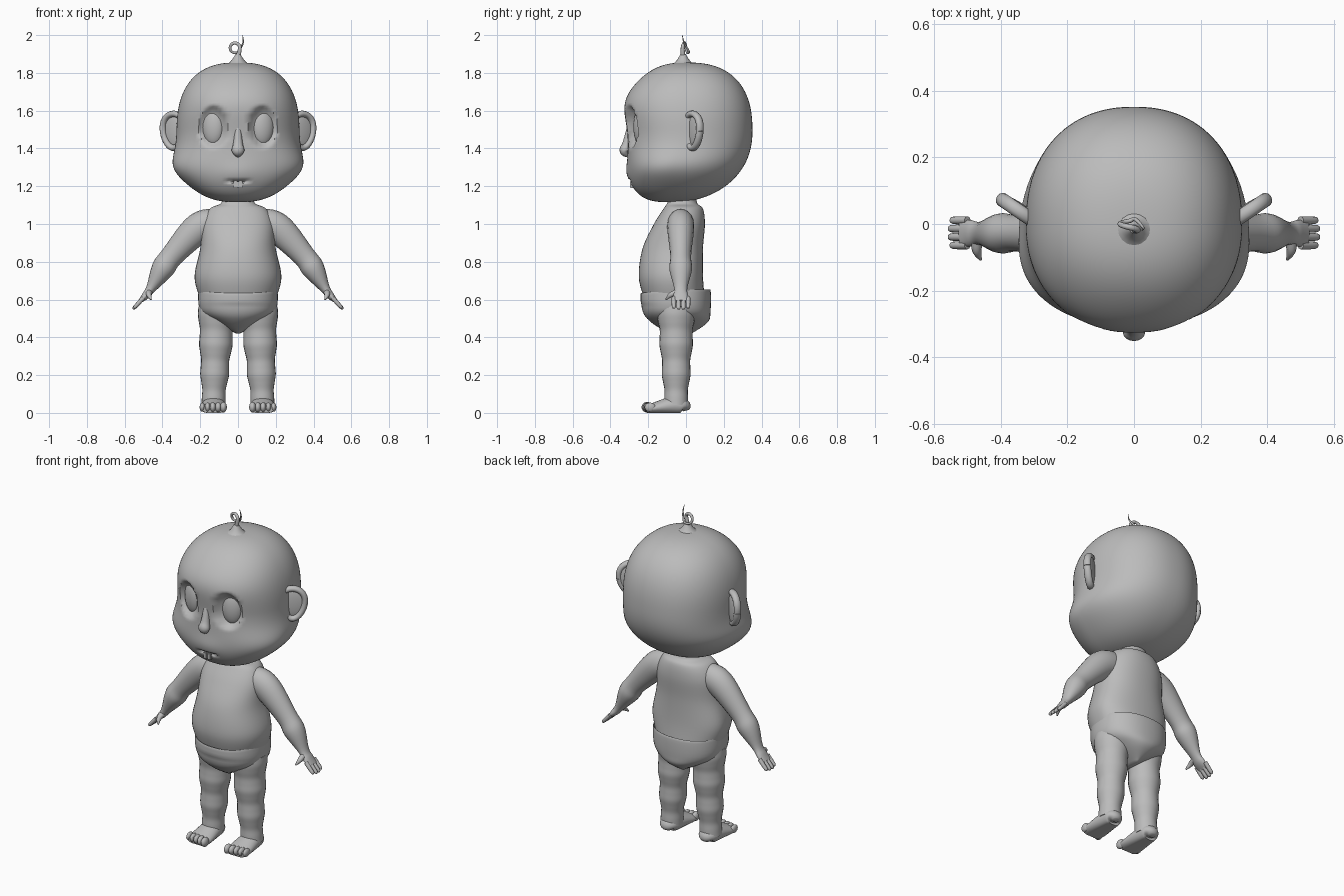
import bpy, bmesh, math
from mathutils import Vector, Matrix

cube = bpy.data.objects.get("Cube")
if cube:
    bpy.data.objects.remove(cube, do_unlink=True)

clay = bpy.data.materials.new("plain grey")
clay.use_nodes = True
grey = (.5, .5, .5, 1)
clay.diffuse_color = grey
clay.node_tree.nodes["Principled BSDF"].inputs["Base Color"].default_value = grey


def finish(name, bm):
    bmesh.ops.recalc_face_normals(bm, faces=bm.faces)
    mesh = bpy.data.meshes.new(name)
    bm.to_mesh(mesh)
    bm.free()
    mesh.materials.append(clay)
    part = bpy.data.objects.new(name, mesh)
    bpy.context.collection.objects.link(part)
    bpy.ops.object.select_all(action="DESELECT")
    part.select_set(True)
    bpy.context.view_layer.objects.active = part
    bpy.ops.object.shade_smooth_by_angle(angle=math.radians(50))


def spline(rows, steps):
    """Smooth curve through rows of numbers."""
    rows = [Vector(row) for row in rows]
    last = len(rows) - 1
    result = []
    for index in range(last):
        start, end = rows[index], rows[index + 1]
        leave = (end - rows[max(index - 1, 0)]) / 2
        arrive = (rows[min(index + 2, last)] - start) / 2
        for step in range(steps):
            t = step / steps
            ease = t * t * (3 - 2 * t)
            result.append(start.lerp(end, ease) + leave * t * (1 - t)**2 - arrive * t * t * (1 - t))
    return result + [rows[last]]


def bump(value, centre, spread):
    return math.exp(-((value - centre) / spread)**2)


def around(count):
    return [math.tau * index / count for index in range(count)]


def loft(name, rings, warp=None):
    bm = bmesh.new()
    loops = [[bm.verts.new(point) for point in ring] for ring in rings]
    for lower, upper in zip(loops, loops[1:]):
        for index in range(len(lower)):
            bm.faces.new((lower[index - 1], lower[index], upper[index], upper[index - 1]))
    bm.faces.new(loops[0])
    bm.faces.new(loops[-1])
    if warp:
        for vert in bm.verts:
            warp(vert.co)
    finish(name, bm)


def stack(name, sections, segments, warp=None):
    """Squarish level sections: height, half width, front, back, y of widest point."""
    rings = []
    for z, width, front, back, middle in sections:
        ring = []
        for angle in around(segments):
            c, s = (math.copysign(abs(f)**.9, f) for f in (math.cos(angle), math.sin(angle)))
            reach = back - middle if s > 0 else middle - front
            ring.append((width * c, middle + reach * s, z))
        rings.append(ring)
    loft(name, rings, warp)


def tube(name, rows, across, side=1, segments=16, warp=None):
    """Path points with a radius along the across direction and one square to it."""
    points = spline(rows, 5)
    centres = [Vector(point[:3]) for point in points]
    rings = []
    for index, (centre, point) in enumerate(zip(centres, points)):
        along = centres[min(index + 1, len(centres) - 1)] - centres[max(index - 1, 0)]
        along.normalize()
        first = (across - along * along.dot(across)).normalized()
        second = along.cross(first)
        ring = []
        for angle in around(segments):
            spot = centre + first * point[3] * math.cos(angle) + second * point[4] * math.sin(angle)
            spot.x *= side
            ring.append(spot)
        rings.append(ring)
    loft(name, rings, warp)


def ball(name, place, size, turn=0):
    bm = bmesh.new()
    bmesh.ops.create_uvsphere(bm, u_segments=24, v_segments=16, radius=1)
    bm.transform(Matrix.Translation(place) @ Matrix.Rotation(turn, 4, "Z") @ Matrix.Diagonal((*size, 1)))
    finish(name, bm)


RIGHTWARD = Vector((1, 0, 0))
BACKWARD = Vector((0, 1, 0))


# Head: a squarish egg with cheeks and brow, its jaw pushed forward
def head_sections(count):
    for index in range(count + 1):
        level = -math.cos(math.pi * index / count) * .999
        z = 1.485 + .37 * level
        size = (1 - abs(level)**2.5)**.4
        cheek = .045 * bump(z, 1.29, .1) * size
        brow = .035 * bump(z, 1.66, .13) * size
        jaw = .6 * max(0, 1.5 - z)**2
        yield z, .325 * size + cheek, -.305 * size - brow - jaw, .352 * size - jaw, -cheek - jaw


def press_face(co):
    if co.y > -.1:
        return
    socket = math.hypot((abs(co.x) - .13) / .075, (co.z - 1.515) / .115)
    if socket < 1:
        co.y += .045 * (1 - socket**4)
    if abs(co.x) < .065:
        co.y += .02 * bump(co.z, 1.225 + co.x**2, .008)
    co.y -= .012 * bump(co.x, 0, .1) * bump(co.z, 1.27, .06)


stack("head", head_sections(100), 96, press_face)

# Nose and front teeth
tube("nose", [(0, -.29, 1.56, .01, .01), (0, -.31, 1.43, .025, .025),
              (0, -.325, 1.385, .033, .026), (0, -.3, 1.355, .005, .005)], RIGHTWARD)
for side, label in ((1, "left"), (-1, "right")):
    bm = bmesh.new()
    bmesh.ops.create_cube(bm, size=1)
    bm.transform(Matrix.Translation((side * .0125, -.285, 1.21)) @ Matrix.Diagonal((.023, .025, .04, 1)))
    bmesh.ops.bevel(bm, geom=bm.edges[:], offset=.004, segments=2, affect="EDGES")
    finish(label + "_tooth", bm)

# Curl of hair on a small pointed base
tube("hair_base", [(0, -.015, 1.83, .09, .08), (0, -.015, 1.86, .04, .04),
                   (0, -.015, 1.9, .013, .013)], RIGHTWARD)
curl = [(0, -.015, 1.88, .014, .014)]
for index in range(9):
    angle = math.tau * index / 9
    thick = .01 - index / 2000
    curl.append((.026 * math.cos(angle) - .016, .004 * index - .018,
                 1.932 + .026 * math.sin(angle), thick, thick))
curl += [(.027, -.01, 1.96, .004, .004), (.024, -.02, 2, .001, .001)]
tube("hair_curl", curl, BACKWARD, segments=10)


# Torso with round belly and neck
def rounded(rows):
    return [(*section, -.04) for section in spline(rows, 6)]


stack("torso", rounded([
    (.6, .2, -.22, .1), (.72, .23, -.25, .09), (.87, .2, -.23, .09), (1, .19, -.17, .1),
    (1.08, .15, -.12, .09), (1.11, .09, -.1, .06), (1.16, .08, -.09, .05)]), 48)


# Nappy: rim dips at the front, lower half narrows to a crotch point
def dip(co):
    if co.z > .6:
        co.z += .08 * min(0, co.y)


stack("nappy", rounded([
    (.63, .2, -.22, .11), (.65, .21, -.24, .13), (.54, .2, -.23, .13),
    (.48, .12, -.185, .115), (.42, .01, -.09, .03)]), 48, dip)


def flatten_sole(co):
    co.z = max(co.z, 0)


for side, label in ((1, "left_"), (-1, "right_")):
    # Eye, turned to follow the face
    ball(label + "eye", (side * .132, -.238, 1.515), (.06, .038, .1), side * .32)

    # Ear: thin bowl inside a raised rim, swept backwards
    sweep = Matrix.Rotation(.6, 3, "Z")
    hub = Vector((.34, .035, 1.493))
    rim = []
    for angle in around(24):
        width = .068 + .012 * math.sin(angle)
        offset = sweep @ Vector((width * math.cos(angle), 0, .09 * math.sin(angle)))
        rim.append((*(hub + offset), .021, .017))
    tube(label + "ear_rim", rim + rim[:1], sweep @ BACKWARD, side, 12)
    ball(label + "ear_bowl", (side * hub.x, hub.y + .01, hub.z), (.07, .016, .09), side * .6)

    # Arm from shoulder to palm
    arm = [(.1, 1.01, .06, .06), (.16, 1, .07, .08), (.23, .96, .07, .08), (.35, .83, .055, .06),
           (.4, .76, .06, .06), (.46, .66, .035, .027), (.49, .62, .04, .02), (.52, .59, .04, .01)]
    tube(label + "arm", [(x, -.028, z, deep, thick) for x, z, deep, thick in arm], BACKWARD, side, 20)

    # Fingers and thumb
    for index, name in enumerate(("index", "middle", "ring", "little")):
        y = .025 * index - .064
        tip = .56 - .005 * abs(index - 1.5)
        tube(label + name + "_finger", [
            (.5, y, .61, .012, .012), (tip - .01, y, 1.116 - tip, .011, .01),
            (tip, y, 1.108 - tip, .003, .003)], BACKWARD, side, 10)
    tube(label + "thumb", [(.47, -.045, .64, .018, .016), (.472, -.08, .625, .014, .014),
                           (.46, -.107, .6, .004, .004)], RIGHTWARD, side, 10)

    # Leg with soft folds at the knee and calf
    leg = []
    for index in range(14):
        z = .56 - .04 * index
        radius = .056 + .08 * z + .004 * math.cos(40 * (z - .2))
        leg.append((.132 - .04 * z, -.052, z, radius, radius))
    tube(label + "leg", leg, RIGHTWARD, side, 24)

    # Foot, flat underneath, and five toes
    foot = [(0, .02, .03), (-.01, .05, .08), (-.06, .06, .1), (-.17, .07, .06), (-.21, .06, .045)]
    tube(label + "foot", [(.13, y, tall * .4, wide, tall / 2) for y, wide, tall in foot],
         RIGHTWARD, side, 24, flatten_sole)
    for index, name in enumerate(("big", "second", "third", "fourth", "small")):
        size = .018 - .001 * index
        ball(label + name + "_toe", (side * (.077 + .028 * index), .004 * index - .206, .03),
             (size, .029, .028 - .001 * index))
